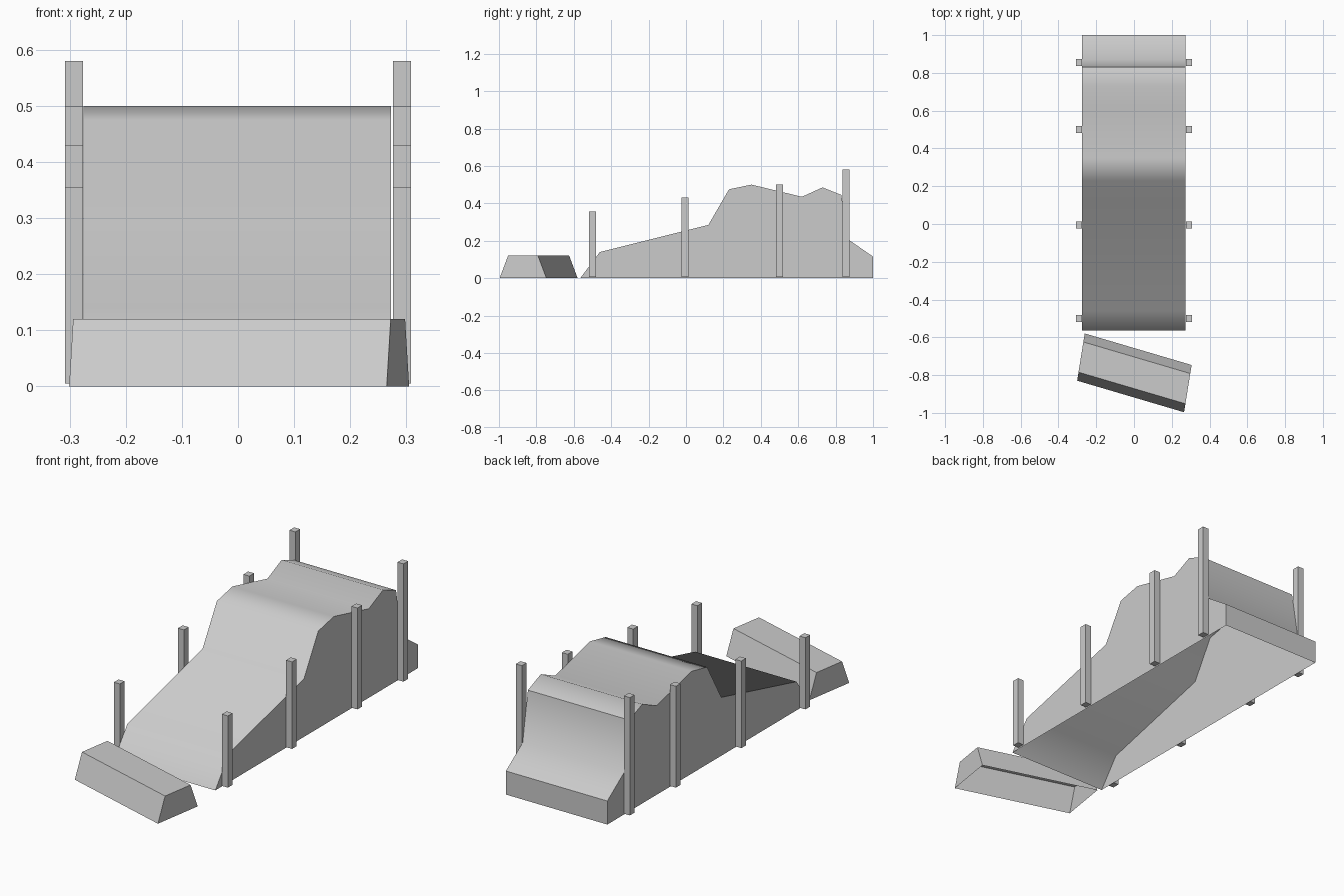
import bpy
import bmesh
import math
from mathutils import Matrix

cube = bpy.data.objects.get("Cube")
if cube:
    bpy.data.objects.remove(cube, do_unlink=True)

# One plain grey for the whole model
grey = bpy.data.materials.new("light_grey")
grey.use_nodes = True
colour = (0.6, 0.6, 0.6, 1)
grey.diffuse_color = colour
grey.node_tree.nodes["Principled BSDF"].inputs["Base Color"].default_value = colour


def finish(name, bm, smooth_angle=None):
    mesh = bpy.data.meshes.new(name)
    bm.to_mesh(mesh)
    bm.free()
    mesh.materials.append(grey)
    obj = bpy.data.objects.new(name, mesh)
    bpy.context.collection.objects.link(obj)
    if smooth_angle:
        bpy.ops.object.select_all(action="DESELECT")
        obj.select_set(True)
        bpy.context.view_layer.objects.active = obj
        bpy.ops.object.shade_smooth_by_angle(angle=math.radians(smooth_angle))
    return obj


def open_shell(name, profile, x0, x1, matrix=Matrix(), smooth_angle=50):
    """Extrude a (y, z) profile along x with end walls, leaving the underside open."""
    bm = bmesh.new()
    near, far = [[bm.verts.new((x, y, z)) for y, z in profile] for x in (x0, x1)]
    bm.faces.new(near)
    bm.faces.new(far[::-1])
    for i in range(len(profile) - 1):
        bm.faces.new((near[i], far[i], far[i + 1], near[i + 1]))
    bmesh.ops.transform(bm, matrix=matrix, verts=bm.verts)
    bmesh.ops.recalc_face_normals(bm, faces=bm.faces)
    return finish(name, bm, smooth_angle)


# Long ramp with two humps and a low step at the back
ramp_profile = [
    (-0.565, 0), (-0.46, 0.14), (0.12, 0.285), (0.23, 0.475),
    (0.35, 0.5), (0.62, 0.435), (0.73, 0.485), (0.83, 0.445),
    (0.87, 0.205), (1, 0.115), (1, 0),
]
open_shell("ramp_body", ramp_profile, -0.275, 0.273)

# Loose barrier block, skewed across the front of the ramp
barrier_profile = [(-0.5, 0), (-0.32, 0.12), (0.32, 0.12), (0.5, 0)]
skew = Matrix((
    (0.566, 0.04, 0, 0.002),
    (-0.167, 0.25, 0, -0.788),
    (0, 0, 1, 0),
    (0, 0, 0, 1),
))
open_shell("front_barrier", barrier_profile, -0.5, 0.5, skew)

# Square posts in pairs, rising towards the back
base = 0.005
for number, (y, top) in enumerate(
        [(-0.5, 0.355), (-0.005, 0.43), (0.5, 0.5), (0.855, 0.58)], 1):
    for side, sign in (("left", 1), ("right", -1)):
        bm = bmesh.new()
        bmesh.ops.create_cube(
            bm, size=1,
            matrix=Matrix.Translation((sign * 0.292, y, (top + base) / 2))
            @ Matrix.Diagonal((0.032, 0.036, top - base, 1)))
        finish(f"{side}_post_{number}", bm)
